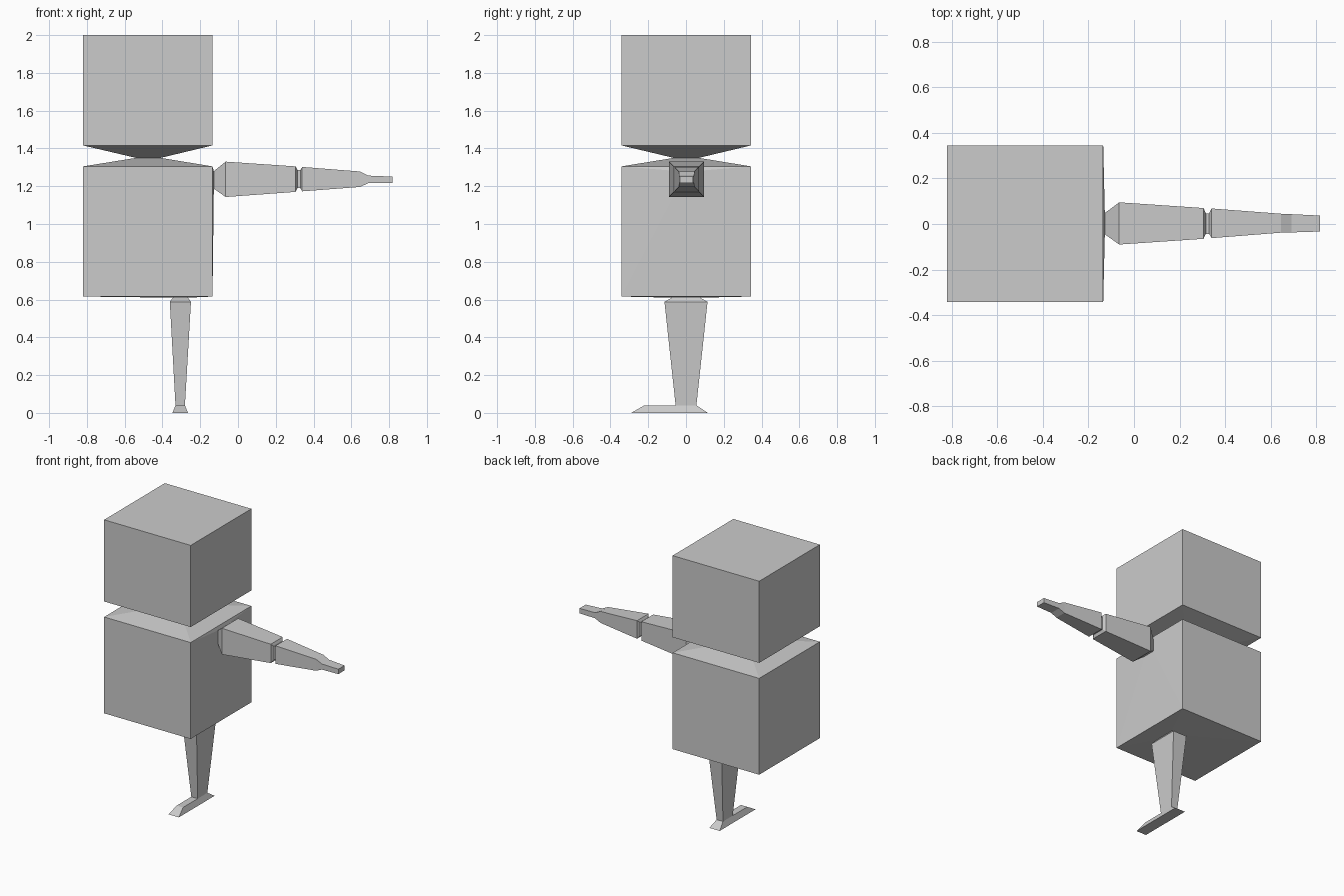
import bpy, bmesh

if "Cube" in bpy.data.objects:
    bpy.data.objects.remove(bpy.data.objects["Cube"])

grey = bpy.data.materials.new("plain grey")
grey.diffuse_color = (0.6, 0.6, 0.6, 1)
grey.use_nodes = True
grey.node_tree.nodes["Principled BSDF"].inputs["Base Color"].default_value = grey.diffuse_color


def loft(name, axis, rings, cap_start=False, cap_end=False, drop_right=False):
    """Join rectangular sections. Ring: (position, a0, a1, b0, b1).
    Axis 'z': a is x, b is y. Axis 'x': a is y, b is z."""
    bm = bmesh.new()
    loops = []
    for p, a0, a1, b0, b1 in rings:
        corners = [(a0, b0), (a1, b0), (a1, b1), (a0, b1)]
        loops.append([bm.verts.new((a, b, p) if axis == 'z' else (p, a, b))
                      for a, b in corners])
    for i, (low, high) in enumerate(zip(loops, loops[1:])):
        for k in range(4):
            # the torso's right wall is replaced by the arm's shoulder
            if drop_right and i == 1 and k == 1:
                continue
            n = (k + 1) % 4
            bm.faces.new((low[k], low[n], high[n], high[k]))
    if cap_start:
        bm.faces.new(loops[0][::-1])
    if cap_end:
        bm.faces.new(loops[-1])
    mesh = bpy.data.meshes.new(name)
    bm.to_mesh(mesh)
    bm.free()
    mesh.materials.append(grey)
    obj = bpy.data.objects.new(name, mesh)
    bpy.context.collection.objects.link(obj)
    return obj


# Shared outlines
BOX = (-0.82, -0.135, -0.342, 0.344)
NECK = (-0.54, -0.41, -0.065, 0.068)
HIP = (-0.345, -0.265, -0.075, 0.075)

# Head: tapers up from the neck into a cube
loft("head", 'z', [(1.35, *NECK), (1.416, *BOX), (2.0, *BOX)], cap_end=True)

# Torso: cube with a shallow underside and sloping shoulders
loft("torso", 'z', [(0.61, *HIP), (0.616, *BOX), (1.305, *BOX), (1.35, *NECK)],
     drop_right=True)

# Arm: shallow side wall, shoulder, upper arm, elbow pinch, forearm, hand
loft("arm", 'x', [
    (-0.135, -0.342, 0.344, 0.616, 1.305),
    (-0.128, -0.045, 0.048, 1.187, 1.28),
    (-0.065, -0.09, 0.095, 1.143, 1.33),
    (0.305, -0.065, 0.07, 1.17, 1.305),
    (0.315, -0.043, 0.047, 1.19, 1.285),
    (0.33, -0.043, 0.047, 1.19, 1.285),
    (0.34, -0.062, 0.068, 1.173, 1.302),
    (0.645, -0.038, 0.045, 1.196, 1.278),
    (0.69, -0.037, 0.043, 1.216, 1.256),
    (0.817, -0.033, 0.037, 1.216, 1.251)], cap_end=True)

# Leg: tapers down to the ankle
loft("leg", 'z', [
    (0.04, -0.331, -0.281, -0.055, 0.055),
    (0.588, -0.361, -0.249, -0.114, 0.114),
    (0.61, *HIP)])

# Foot: low wedge pointing forward
loft("foot", 'z', [
    (0.0, -0.347, -0.265, -0.29, 0.115),
    (0.04, -0.331, -0.281, -0.22, 0.055)], cap_start=True, cap_end=True)
